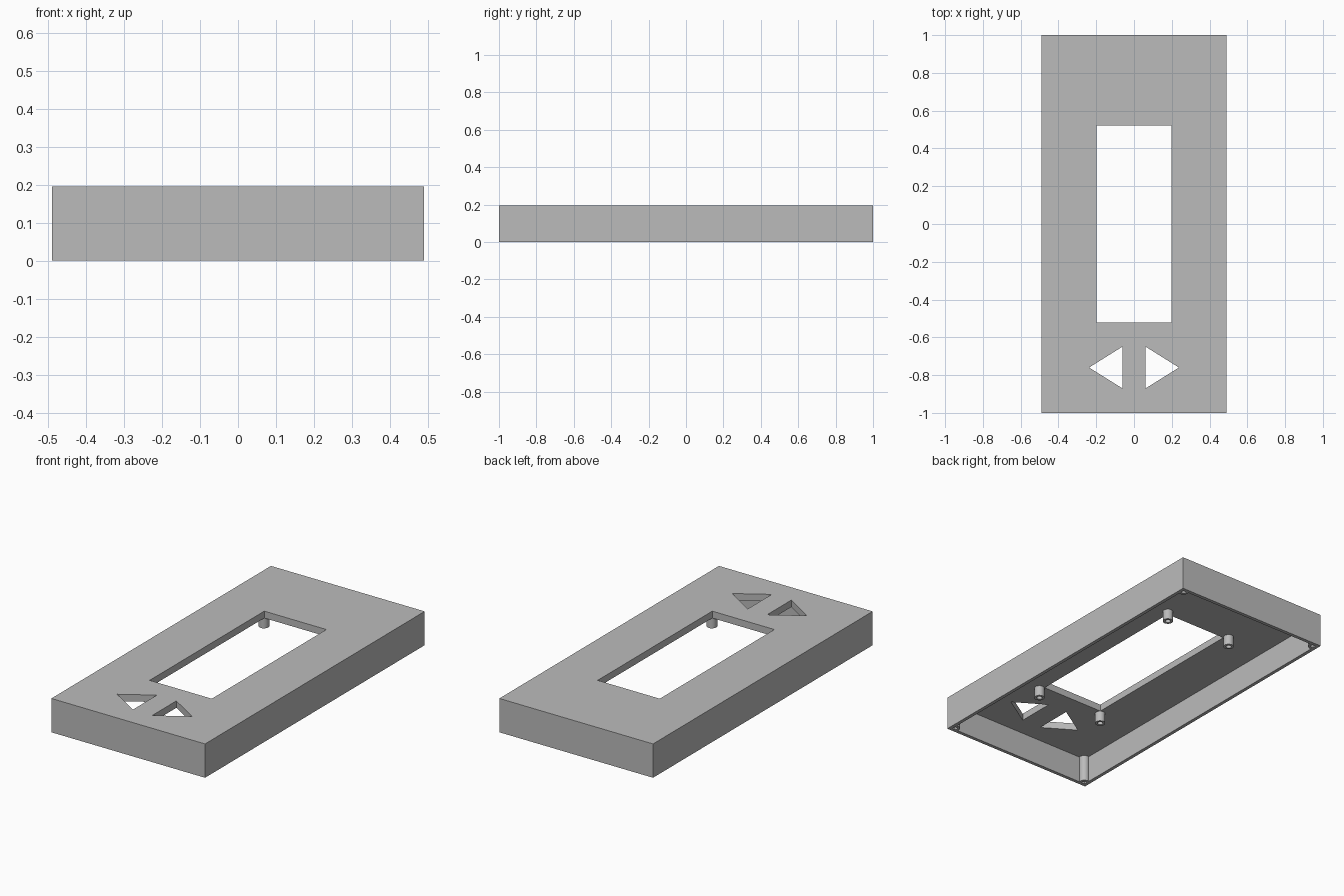
import bpy, bmesh, math
from mathutils import Vector

if "Cube" in bpy.data.objects:
    bpy.data.objects.remove(bpy.data.objects["Cube"], do_unlink=True)

HALF_X, HALF_Y, HEIGHT = 0.49, 1.0, 0.195
WALL, UNDERSIDE = 0.02, 0.155

grey = bpy.data.materials.new("plain_grey")
grey.use_nodes = True
colour = (0.5, 0.5, 0.5, 1)
grey.diffuse_color = colour
grey.node_tree.nodes["Principled BSDF"].inputs["Base Color"].default_value = colour


def add_object(name, bm):
    bmesh.ops.recalc_face_normals(bm, faces=bm.faces[:])
    mesh = bpy.data.meshes.new(name)
    bm.to_mesh(mesh)
    bm.free()
    mesh.materials.append(grey)
    obj = bpy.data.objects.new(name, mesh)
    bpy.context.collection.objects.link(obj)
    return obj


def prism(name, outline, low, high):
    bm = bmesh.new()
    base = bm.faces.new([bm.verts.new((x, y, low)) for x, y in outline])
    side = bmesh.ops.extrude_face_region(bm, geom=[base], use_keep_orig=True)
    top = [g for g in side["geom"] if isinstance(g, bmesh.types.BMVert)]
    bmesh.ops.translate(bm, verts=top, vec=(0, 0, high - low))
    return add_object(name, bm)


def rectangle(x, y):
    return [(-x, -y), (x, -y), (x, y), (-x, y)]


def tube(name, x, y, low, high, outer, inner):
    bm = bmesh.new()
    profile = [(outer, high), (outer, low), (inner, low), (inner, high)]
    verts = [bm.verts.new((x + r, y, z)) for r, z in profile]
    edges = [bm.edges.new(pair) for pair in zip(verts, verts[1:])]
    bmesh.ops.spin(bm, geom=verts + edges, cent=(x, y, 0), axis=(0, 0, 1),
                   angle=math.tau, steps=32)
    bmesh.ops.remove_doubles(bm, verts=bm.verts[:], dist=0.0005)
    return add_object(name, bm)


# Cover: an open-bottomed box with a window and two arrow-shaped holes
cover = prism("cover", rectangle(HALF_X, HALF_Y), 0, HEIGHT)
cutters = [
    prism("cavity_cutter", rectangle(HALF_X - WALL, HALF_Y - WALL), -0.1, UNDERSIDE),
    prism("window_cutter", rectangle(0.198, 0.522), 0.1, 0.3),
]
for side, label in ((-1, "right"), (1, "left")):
    arrow = [(side * 0.062, -0.65), (side * 0.238, -0.76), (side * 0.062, -0.87)]
    cutters.append(prism(label + "_arrow_cutter", arrow, 0.1, 0.3))

for cutter in cutters:
    cutter.hide_render = True
    mod = cover.modifiers.new(cutter.name, "BOOLEAN")
    mod.operation, mod.solver, mod.object = "DIFFERENCE", "EXACT", cutter

# Bake the cuts and drop the cutters
depsgraph = bpy.context.evaluated_depsgraph_get()
cut_mesh = bpy.data.meshes.new_from_object(cover.evaluated_get(depsgraph))
cover.modifiers.clear()
cover.data = cut_mesh
for cutter in cutters:
    bpy.data.objects.remove(cutter, do_unlink=True)

# Hollow screw posts: tall ones in the corners, short ones around the window
posts = []
for sx, x_label in ((-1, "right"), (1, "left")):
    for sy, y_label in ((-1, "front"), (1, "back")):
        place = y_label + "_" + x_label
        posts.append(tube(place + "_corner_post", sx * 0.461, sy * 0.971,
                          0, UNDERSIDE, 0.0285, 0.014))
        posts.append(tube(place + "_window_post", sx * 0.216, sy * 0.545,
                          0.095, UNDERSIDE, 0.028, 0.015))

bpy.ops.object.select_all(action="DESELECT")
for post in posts:
    post.select_set(True)
bpy.context.view_layer.objects.active = posts[0]
bpy.ops.object.shade_smooth_by_angle(angle=math.radians(30))
